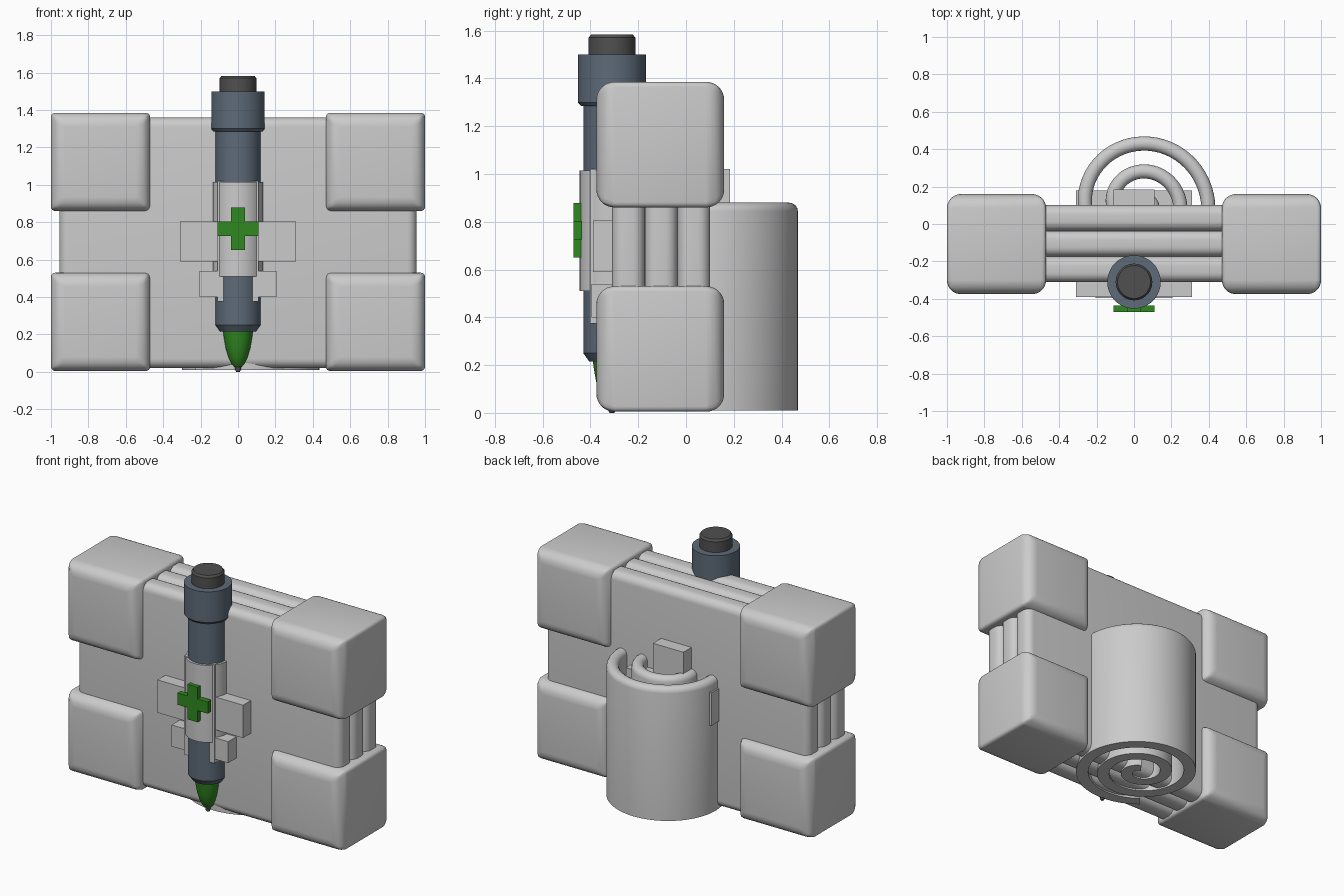
import bpy, bmesh, math
from mathutils import Matrix

if "Cube" in bpy.data.objects:
    bpy.data.objects.remove(bpy.data.objects["Cube"])


def material(name, rgb):
    m = bpy.data.materials.new(name)
    m.diffuse_color = (*rgb, 1)
    m.use_nodes = True
    m.node_tree.nodes["Principled BSDF"].inputs["Base Color"].default_value = m.diffuse_color
    return m


SLATE = material("slate", (0.11, 0.145, 0.19))
DARK = material("dark", (0.08, 0.08, 0.08))
GREEN = material("green", (0.03, 0.25, 0.015))


def finish(name, bm, mat=None):
    bmesh.ops.recalc_face_normals(bm, faces=bm.faces)
    me = bpy.data.meshes.new(name)
    bm.to_mesh(me)
    bm.free()
    ob = bpy.data.objects.new(name, me)
    bpy.context.collection.objects.link(ob)
    if mat:
        me.materials.append(mat)
    return ob


def smooth(ob):
    bpy.ops.object.select_all(action='DESELECT')
    ob.select_set(True)
    bpy.context.view_layer.objects.active = ob
    for m in list(ob.modifiers):
        bpy.ops.object.modifier_apply(modifier=m.name)
    bpy.ops.object.shade_smooth_by_angle(angle=math.radians(35))


def box(name, x, y, z, bevel=0, seg=6, y_weight=1.0, mat=None):
    """Box from (min, max) ranges; y_weight scales the rounding of edges along y."""
    bm = bmesh.new()
    bmesh.ops.create_cube(bm, size=1)
    for v in bm.verts:
        for i, r in enumerate((x, y, z)):
            v.co[i] = r[0] if v.co[i] < 0 else r[1]
    if bevel:
        w = bm.edges.layers.float.new("bevel_weight_edge")
        for e in bm.edges:
            d = e.verts[0].co - e.verts[1].co
            e[w] = y_weight if abs(d.y) > 1e-4 else 1.0
    ob = finish(name, bm, mat)
    if bevel:
        mod = ob.modifiers.new("round", 'BEVEL')
        mod.width, mod.segments, mod.limit_method = bevel, seg, 'WEIGHT'
        smooth(ob)
    return ob


def lathe(name, profile, y, mat=None, n=48):
    """Closed solid turned around a vertical axis at (0, y)."""
    bm = bmesh.new()
    rings = [[bm.verts.new((r * math.cos(k * math.tau / n),
                            y + r * math.sin(k * math.tau / n), z))
              for k in range(n)] for r, z in profile]
    for a, b in zip(rings, rings[1:]):
        for k in range(n):
            bm.faces.new((a[k], a[(k + 1) % n], b[(k + 1) % n], b[k]))
    bm.faces.new(rings[0])
    bm.faces.new(rings[-1])
    ob = finish(name, bm, mat)
    smooth(ob)
    return ob


# Folded body: three padded layers
T = 0.137
for i in range(3):
    y0 = -0.31 + i * T
    box(f"body_layer_{i + 1}", (-0.955, 0.955), (y0, y0 + T), (0.02, 1.36), 0.05)

# Corner pads
for side, x in (("left", (-1, -0.47)), ("right", (0.47, 1))):
    for level, z in (("lower", (0.005, 0.53)), ("upper", (0.86, 1.385))):
        box(f"{side}_{level}_pad", x, (-0.375, 0.16), z, 0.075, 8, 0.3)


# Rolled mat on the back: rounded-top strip swept along a spiral
def rolled_mat():
    half, top, bottom, rnd = 0.038, 0.88, 0.01, 0.036
    section = [(-half, bottom)]
    for k in range(9):
        a = math.pi - k * math.pi / 8
        section.append((half * math.cos(a), top - rnd + rnd * math.sin(a)))
    section.append((half, bottom))
    bm = bmesh.new()
    steps, t0, t1 = 150, -0.36, 2.15
    rings = []
    for i in range(steps + 1):
        t = t0 + (t1 - t0) * i / steps
        r = 0.405 - 0.15 * max(t, 0) - half
        c, s = math.cos(t * math.tau), math.sin(t * math.tau)
        rings.append([bm.verts.new((0.03 + (r + o) * c, 0.1 + (r + o) * s, z))
                      for o, z in section])
    m = len(section)
    for a, b in zip(rings, rings[1:]):
        for k in range(m):
            bm.faces.new((a[k], a[(k + 1) % m], b[(k + 1) % m], b[k]))
    bm.faces.new(rings[0])
    bm.faces.new(rings[-1])
    smooth(finish("rolled_mat", bm))


rolled_mat()

# Strap blocks holding the injector, running through to the back
box("vertical_strap", (-0.11, 0.11), (-0.402, 0.185), (0.375, 1.02))
box("wide_strap", (-0.31, 0.31), (-0.39, 0.18), (0.59, 0.805))
box("lower_strap", (-0.205, 0.205), (-0.395, -0.2), (0.40, 0.54))

# Injector: barrel, collar, button, tip, nib and holder band
Y = -0.31
lathe("holder_band", [(0.135, 0.51), (0.135, 1.015)], Y)
lathe("injector_barrel", [(0.095, 0.215), (0.12, 0.25), (0.12, 1.31)], Y, SLATE)
lathe("injector_collar", [(0.13, 1.285), (0.143, 1.30), (0.143, 1.5)], Y, SLATE)
lathe("injector_button", [(0.098, 1.49), (0.098, 1.57), (0.088, 1.583)], Y, DARK)
lathe("injector_tip", [(0.018, 0.025), (0.032, 0.04), (0.05, 0.075), (0.065, 0.125),
                       (0.075, 0.18), (0.08, 0.22)], Y, GREEN)
lathe("injector_nib", [(0.01, 0.0), (0.015, 0.01), (0.015, 0.04)], Y, DARK, 16)

# Medical cross on the front: single extruded outline
a, b, cz = 0.11, 0.037, 0.765
outline = [(b, b), (b, a), (-b, a), (-b, b), (-a, b), (-a, -b),
           (-b, -b), (-b, -a), (b, -a), (b, -b), (a, -b), (a, b)]
bm = bmesh.new()
face = bm.faces.new([bm.verts.new((x, -0.47, cz + z * 1.04)) for x, z in outline])
ext = bmesh.ops.extrude_face_region(bm, geom=[face], use_keep_orig=True)
for v in ext["geom"]:
    if isinstance(v, bmesh.types.BMVert):
        v.co.y = -0.435
finish("front_cross", bm, GREEN)
